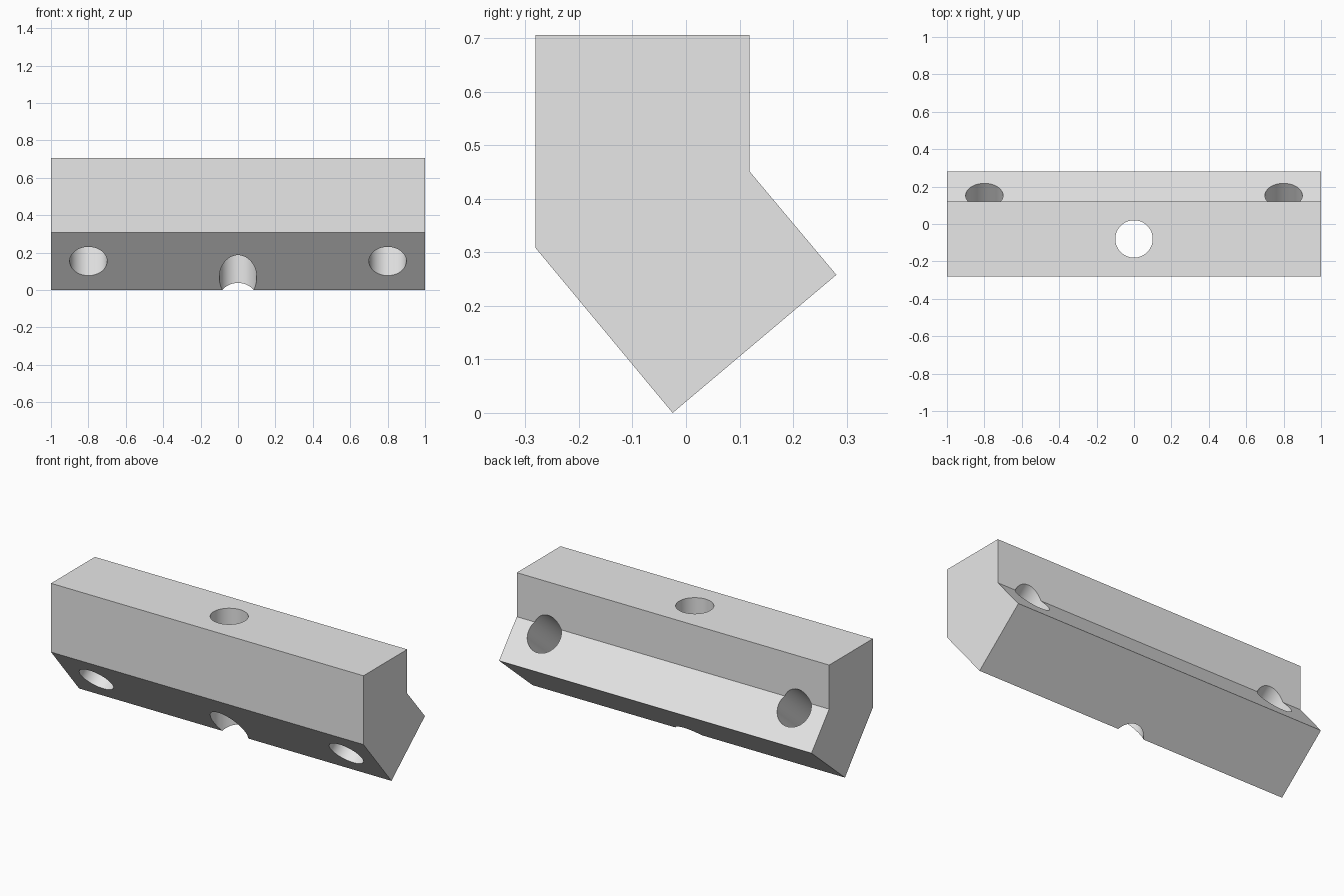
import bpy
import bmesh
import math
from mathutils import Vector

cube = bpy.data.objects.get("Cube")
if cube:
    bpy.data.objects.remove(cube, do_unlink=True)

# Single plain grey
grey = bpy.data.materials.new("light_grey")
grey.use_nodes = True
grey.diffuse_color = (0.8, 0.8, 0.8, 1)
grey.node_tree.nodes["Principled BSDF"].inputs["Base Color"].default_value = (0.8, 0.8, 0.8, 1)

# Bent bar: side profile (y, z) extruded along x
PROFILE = [(-0.281, 0.706), (-0.281, 0.308), (-0.025, 0.0),
           (0.281, 0.258), (0.119, 0.451), (0.119, 0.706)]
bm = bmesh.new()
face = bm.faces.new([bm.verts.new((-1, y, z)) for y, z in PROFILE])
side = bmesh.ops.extrude_face_region(bm, geom=[face])["geom"]
bmesh.ops.translate(bm, vec=(2, 0, 0),
                    verts=[g for g in side if isinstance(g, bmesh.types.BMVert)])
bmesh.ops.recalc_face_normals(bm, faces=bm.faces)
mesh = bpy.data.meshes.new("bent_bar")
bm.to_mesh(mesh)
bm.free()
bar = bpy.data.objects.new("bent_bar", mesh)
bpy.context.collection.objects.link(bar)
mesh.materials.append(grey)


def drill(name, centre, axis):
    """Cut a round through hole along an axis."""
    bpy.ops.mesh.primitive_cylinder_add(vertices=64, radius=0.1, depth=2, location=centre)
    cutter = bpy.context.object
    cutter.name = name
    cutter.rotation_euler = Vector(axis).to_track_quat("Z", "Y").to_euler()
    cutter.data.materials.append(grey)
    cutter.hide_render = True
    mod = bar.modifiers.new(name, "BOOLEAN")
    mod.operation = "DIFFERENCE"
    mod.solver = "EXACT"
    mod.object = cutter
    bpy.ops.object.select_all(action="DESELECT")
    bar.select_set(True)
    bpy.context.view_layer.objects.active = bar
    bpy.ops.object.modifier_apply(modifier=name)
    bpy.data.objects.remove(cutter, do_unlink=True)


# Vertical centre hole and two slanted end holes
drill("centre_hole", (0, -0.08, 0.4), (0, 0, 1))
slant = math.radians(40)
for name, x in (("left_hole", 0.8), ("right_hole", -0.8)):
    drill(name, (x, -0.153, 0.154), (0, math.cos(slant), math.sin(slant)))

bpy.ops.object.shade_smooth_by_angle(angle=math.radians(30))
